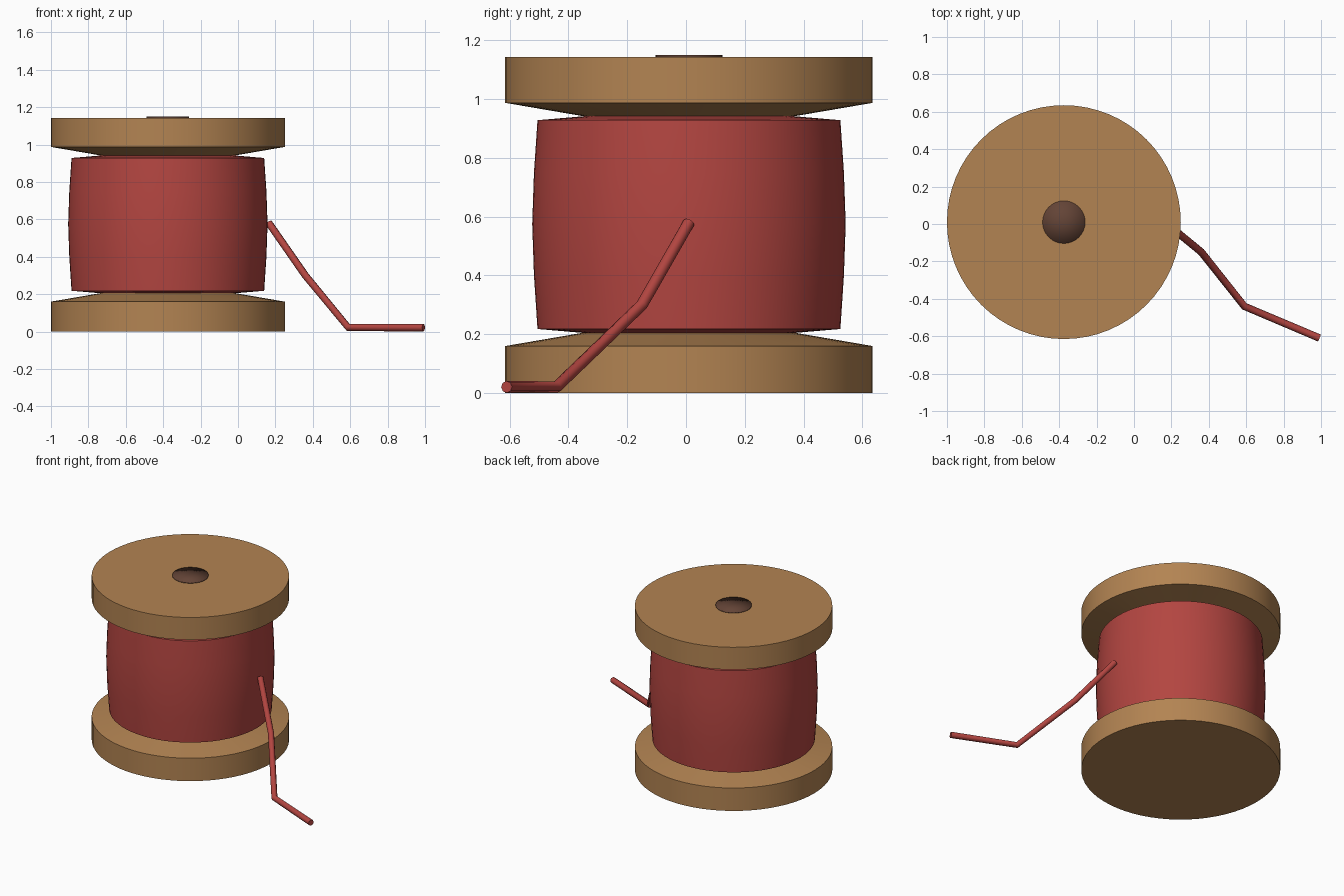
import bpy, bmesh, math
from mathutils import Vector

if "Cube" in bpy.data.objects:
    bpy.data.objects.remove(bpy.data.objects["Cube"], do_unlink=True)

AXIS = Vector((-0.375, 0.01, 0))


def material(name, rgb):
    m = bpy.data.materials.new(name)
    m.use_nodes = True
    m.diffuse_color = (*rgb, 1)
    m.node_tree.nodes["Principled BSDF"].inputs["Base Color"].default_value = (*rgb, 1)
    return m


wood = material("warm wood", (0.45, 0.23, 0.085))
red = material("red thread", (0.45, 0.06, 0.052))
dark = material("dark brown", (0.125, 0.057, 0.037))


def lathe(name, profile, mat, segments=64, angle=30):
    """Spin a closed (radius, height) profile round the spool axis."""
    bm = bmesh.new()
    verts = [bm.verts.new((r, 0, z)) for r, z in profile]
    edges = [bm.edges.new(pair) for pair in zip(verts, verts[1:])]
    bmesh.ops.spin(bm, geom=verts + edges, cent=(0, 0, 0), axis=(0, 0, 1),
                   angle=math.tau, steps=segments, use_duplicate=False)
    bmesh.ops.remove_doubles(bm, verts=bm.verts, dist=1e-5)
    bmesh.ops.recalc_face_normals(bm, faces=bm.faces)
    mesh = bpy.data.meshes.new(name)
    bm.to_mesh(mesh)
    bm.free()
    mesh.materials.append(mat)
    obj = bpy.data.objects.new(name, mesh)
    obj.location = AXIS
    bpy.context.collection.objects.link(obj)
    bpy.ops.object.select_all(action='DESELECT')
    obj.select_set(True)
    bpy.context.view_layer.objects.active = obj
    bpy.ops.object.shade_smooth_by_angle(angle=math.radians(angle))
    return obj


# Wooden spool: two flanges with conical inner faces joined by a core
lathe("wooden_spool", [(0, 0), (0.625, 0), (0.625, 0.16), (0.35, 0.207),
                       (0.35, 0.94), (0.625, 0.987), (0.625, 1.143), (0, 1.143)], wood, angle=8)

# Wound thread: a slightly bulging barrel
lathe("wound_thread", [(0.34, 0.203), (0.515, 0.218), (0.527, 0.4), (0.533, 0.575),
                       (0.527, 0.75), (0.515, 0.928), (0.34, 0.943)], red)

# Dark plug over the centre hole, softly shaded across its rim
lathe("centre_hole", [(0, 1.141), (0.114, 1.141), (0.114, 1.15), (0, 1.15)], dark, 32, 180)

# Loose thread end: a round tube bent down to the ground
path = [(0.165, 0.01, 0.58), (0.36, -0.15, 0.30), (0.59, -0.44, 0.021), (0.992, -0.61, 0.021)]
curve = bpy.data.curves.new("loose_thread", 'CURVE')
curve.dimensions = '3D'
curve.bevel_depth = 0.02
curve.bevel_resolution = 2
curve.use_fill_caps = True
spline = curve.splines.new('POLY')
spline.points.add(len(path) - 1)
for point, co in zip(spline.points, path):
    point.co = (*co, 1)
curve.materials.append(red)
tail = bpy.data.objects.new("loose_thread", curve)
bpy.context.collection.objects.link(tail)
bpy.ops.object.select_all(action='DESELECT')
tail.select_set(True)
bpy.context.view_layer.objects.active = tail
bpy.ops.object.convert(target='MESH')
bpy.ops.object.shade_smooth_by_angle(angle=math.radians(50))
